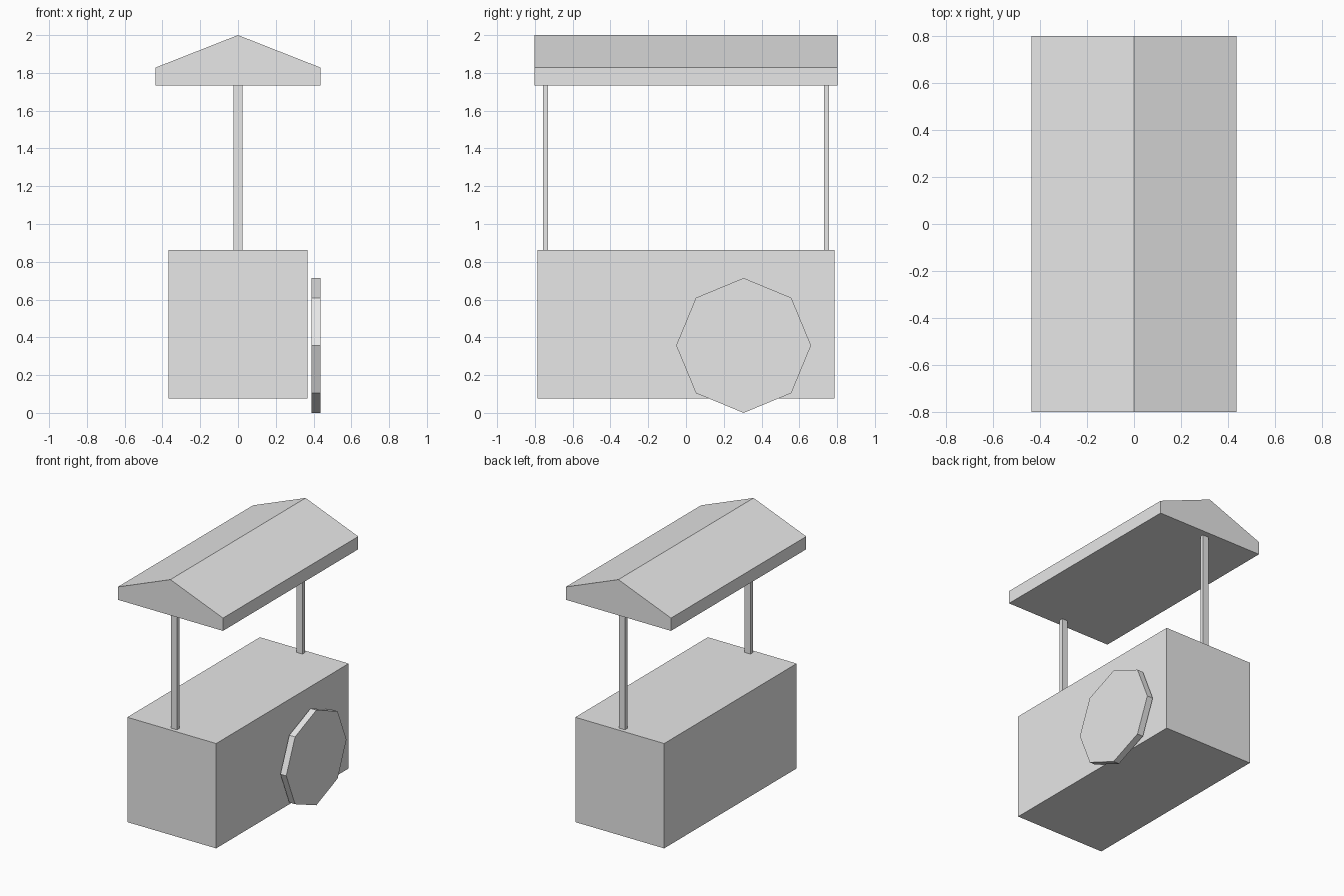
import bpy
import bmesh
from math import cos, sin, pi

cube = bpy.data.objects.get("Cube")
if cube:
    bpy.data.objects.remove(cube, do_unlink=True)

grey = bpy.data.materials.new("light_grey")
grey.use_nodes = True
colour = (0.8, 0.8, 0.8, 1)
grey.diffuse_color = colour
grey.node_tree.nodes["Principled BSDF"].inputs["Base Color"].default_value = colour


def prism(name, outline, offset):
    """Extrude a planar 3D outline by an offset into a closed solid."""
    bm = bmesh.new()
    face = bm.faces.new([bm.verts.new(p) for p in outline])
    result = bmesh.ops.extrude_face_region(bm, geom=[face], use_keep_orig=True)
    moved = [g for g in result["geom"] if isinstance(g, bmesh.types.BMVert)]
    bmesh.ops.translate(bm, vec=offset, verts=moved)
    bmesh.ops.recalc_face_normals(bm, faces=bm.faces)
    mesh = bpy.data.meshes.new(name)
    bm.to_mesh(mesh)
    bm.free()
    mesh.materials.append(grey)
    obj = bpy.data.objects.new(name, mesh)
    bpy.context.collection.objects.link(obj)
    return obj


def box(name, hx, hy, y, bottom, top):
    """Upright box centred on x = 0."""
    corners = [(-hx, y - hy, bottom), (hx, y - hy, bottom),
               (hx, y + hy, bottom), (-hx, y + hy, bottom)]
    return prism(name, corners, (0, 0, top - bottom))


# Cart body
box("cart_body", 0.369, 0.786, 0, 0.075, 0.862)

# Roof posts at both ends
for label, side in (("front", -1), ("back", 1)):
    box(label + "_post", 0.024, 0.014, side * 0.744, 0.862, 1.732)

# Gabled roof
gable = [(-0.437, 1.732), (0.437, 1.732), (0.437, 1.828), (0, 2), (-0.437, 1.828)]
prism("roof", [(x, -0.802, z) for x, z in gable], (0, 1.604, 0))

# Eight-sided wheel standing beside the body
radius = 0.357
rim = [(0.389, 0.305 + radius * sin(i * pi / 4), radius + radius * cos(i * pi / 4))
       for i in range(8)]
prism("wheel", rim, (0.048, 0, 0))
